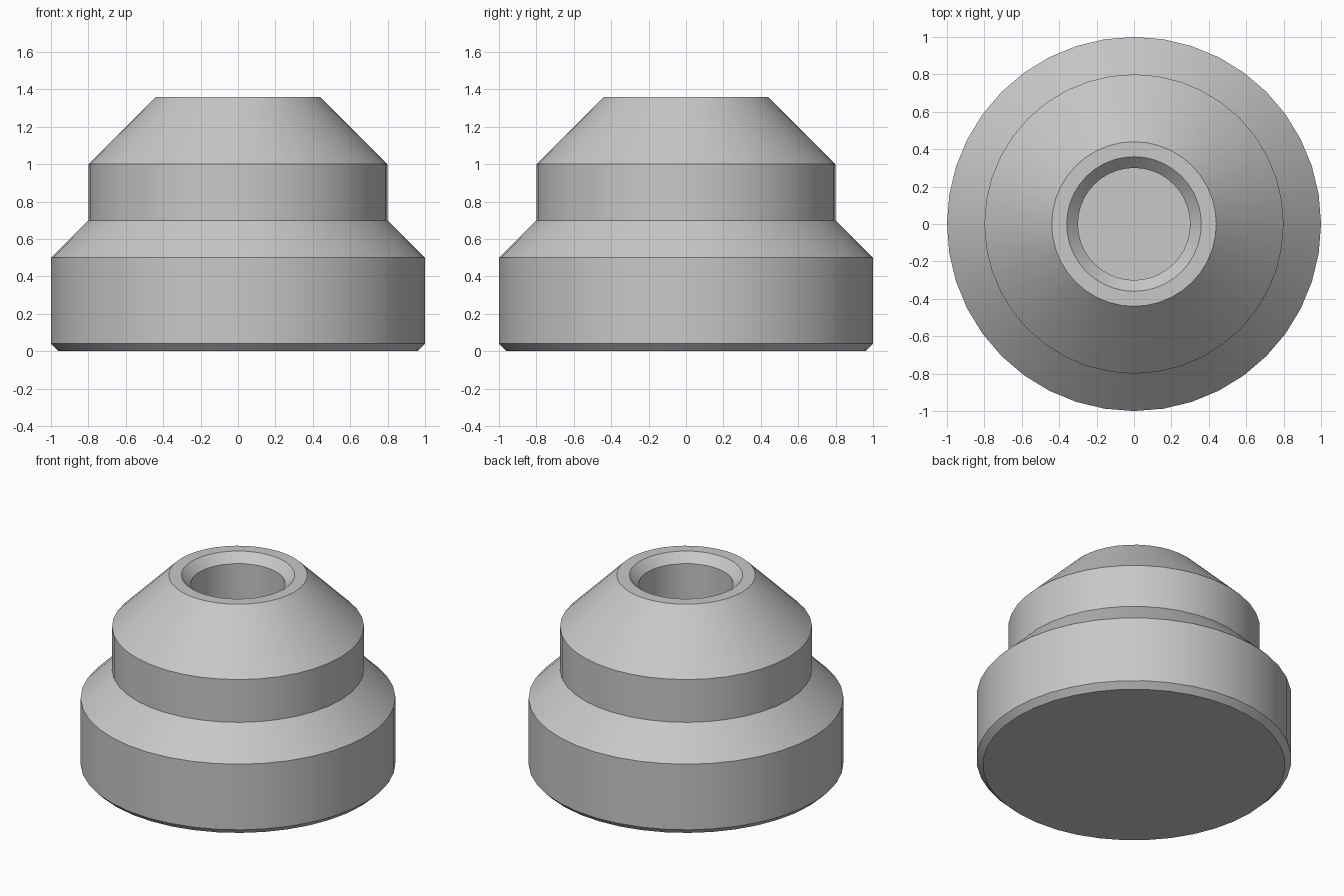
import bpy
import bmesh
from math import cos, sin, tau, radians

SIDES = 40

cube = bpy.data.objects.get("Cube")
if cube:
    bpy.data.objects.remove(cube, do_unlink=True)

grey = bpy.data.materials.new("light grey")
grey.use_nodes = True
colour = (0.58, 0.58, 0.58, 1)
grey.diffuse_color = colour
grey.node_tree.nodes["Principled BSDF"].inputs["Base Color"].default_value = colour


def lathe(name, profile):
    """Turn (radius, height) points around z and cap both ends."""
    bm = bmesh.new()
    rings = [[bm.verts.new((r * cos(tau * i / SIDES), r * sin(tau * i / SIDES), z))
              for i in range(SIDES)] for r, z in profile]
    for low, high in zip(rings, rings[1:]):
        for i in range(SIDES):
            j = (i + 1) % SIDES
            bm.faces.new((low[i], low[j], high[j], high[i]))
    bm.faces.new(rings[0][::-1])
    bm.faces.new(rings[-1])
    mesh = bpy.data.meshes.new(name)
    bm.to_mesh(mesh)
    bm.free()
    mesh.materials.append(grey)
    obj = bpy.data.objects.new(name, mesh)
    bpy.context.collection.objects.link(obj)
    return obj


# Stepped body: chamfered foot, two drums with cones, and a blind bore
body = lathe("stepped_body", [
    (0.96, 0), (1, 0.04), (1, 0.5),      # foot and lower drum
    (0.8, 0.7), (0.8, 1),                # shoulder and upper drum
    (0.44, 1.36), (0.36, 1.36),          # top cone and flat rim
    (0.3, 1.3), (0.3, 0.5),              # bore chamfer and wall
])

# Smooth round surfaces with sharp steps
bpy.ops.object.select_all(action="DESELECT")
body.select_set(True)
bpy.context.view_layer.objects.active = body
bpy.ops.object.shade_smooth_by_angle(angle=radians(30))
